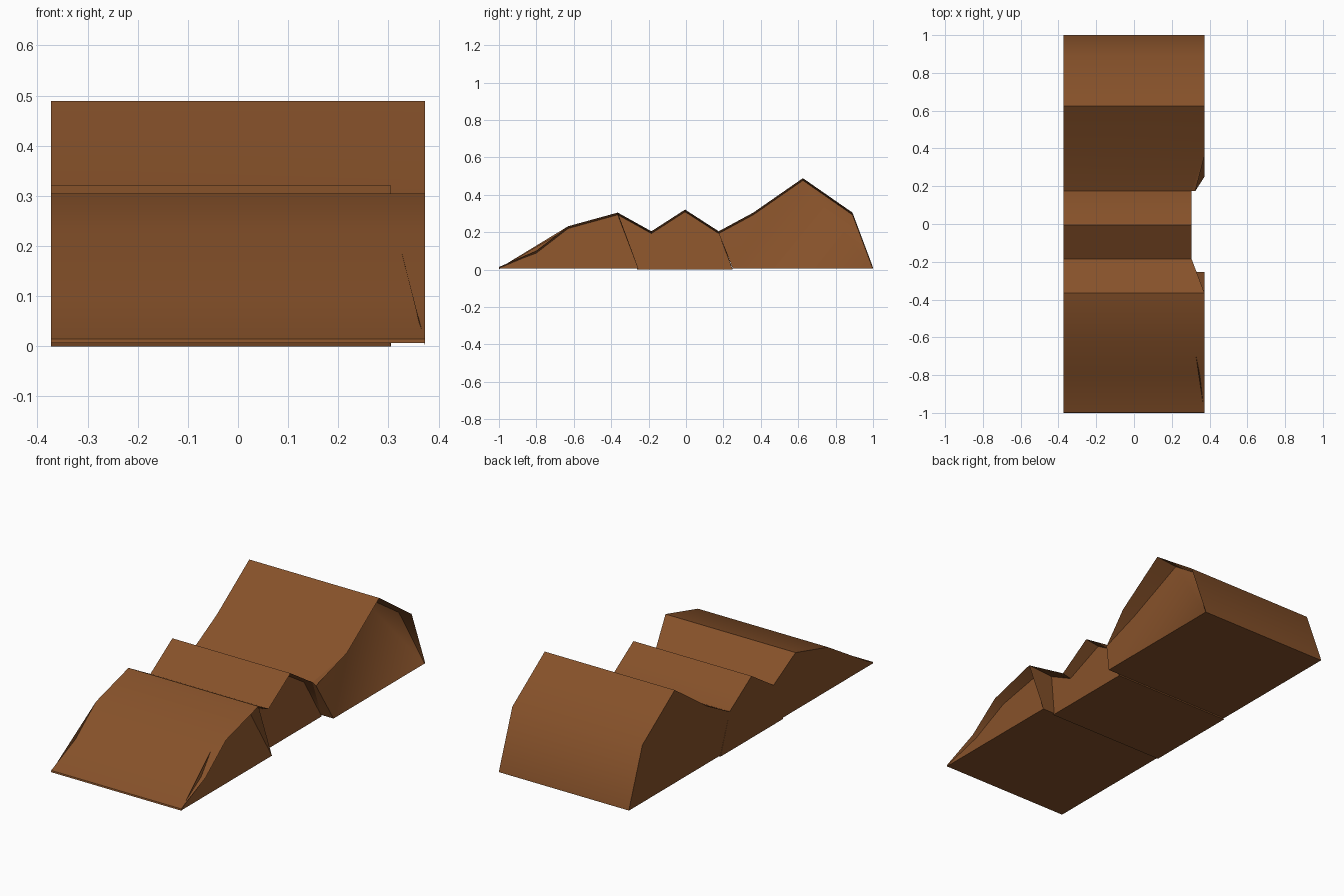
import bpy, bmesh, math

if "Cube" in bpy.data.objects:
    bpy.data.objects.remove(bpy.data.objects["Cube"])

brown = bpy.data.materials.new("earth_brown")
brown.diffuse_color = (0.24, 0.083, 0.023, 1)
brown.use_nodes = True
brown.node_tree.nodes["Principled BSDF"].inputs["Base Color"].default_value = brown.diffuse_color

LEFT, RIGHT, MID = -0.373, 0.373, 0.305
SLOPE, LIP = 0.25, 0.012   # inward lean of the right wall, drop under its lip


def ridge_block(name, top, base, base_x):
    """Closed hill section. top: (y, z, right x) from front to back;
    base: (y, z) of the front and back foot."""
    bm = bmesh.new()

    def vert(x, y, z):
        return bm.verts.new((x, y, z))

    foot_l = [vert(LEFT, y, z) for y, z in base]
    foot_r = [vert(base_x, y, z) for y, z in base]
    top_l = [vert(LEFT, y, z) for y, z, x in top]
    top_r = [vert(x, y, z) for y, z, x in top]
    # the right wall leans inwards beneath the overhanging top
    inner = [vert(base_x - SLOPE * (z - LIP), y, z - LIP) for y, z, x in top]
    for i in range(len(top) - 1):
        bm.faces.new((top_l[i], top_r[i], top_r[i + 1], top_l[i + 1]))
        bm.faces.new((top_r[i], inner[i], inner[i + 1], top_r[i + 1]))
    bm.faces.new((foot_l[0], foot_l[1], foot_r[1], foot_r[0]))
    bm.faces.new([foot_r[0], foot_r[1]] + inner[::-1])
    bm.faces.new([foot_l[1], foot_l[0]] + top_l)
    # end faces, front and back
    bm.faces.new((foot_l[0], foot_r[0], inner[0], top_r[0], top_l[0]))
    bm.faces.new((foot_r[1], foot_l[1], top_l[-1], top_r[-1], inner[-1]))
    bmesh.ops.triangulate(bm, faces=[f for f in bm.faces if len(f.verts) > 4])
    bmesh.ops.recalc_face_normals(bm, faces=bm.faces)
    mesh = bpy.data.meshes.new(name)
    bm.to_mesh(mesh)
    bm.free()
    mesh.materials.append(brown)
    obj = bpy.data.objects.new(name, mesh)
    bpy.context.collection.objects.link(obj)
    bpy.ops.object.select_all(action='DESELECT')
    obj.select_set(True)
    bpy.context.view_layer.objects.active = obj
    bpy.ops.object.shade_smooth_by_angle(angle=math.radians(50))


# low front hill
ridge_block("front_hill",
            [(-0.998, 0.015, RIGHT), (-0.80, 0.10, RIGHT), (-0.63, 0.232, RIGHT), (-0.365, 0.305, RIGHT)],
            [(-1.0, 0.007), (-0.255, 0.007)], RIGHT)
# narrower middle ridge
ridge_block("middle_ridge",
            [(-0.365, 0.305, RIGHT), (-0.185, 0.205, MID), (-0.005, 0.321, MID), (0.175, 0.205, MID)],
            [(-0.26, 0.0), (0.25, 0.0)], MID)
# tall back hill
ridge_block("back_hill",
            [(0.175, 0.205, MID), (0.36, 0.305, RIGHT), (0.625, 0.489, RIGHT), (0.89, 0.305, RIGHT), (0.997, 0.02, RIGHT)],
            [(0.25, 0.007), (1.0, 0.007)], RIGHT)
